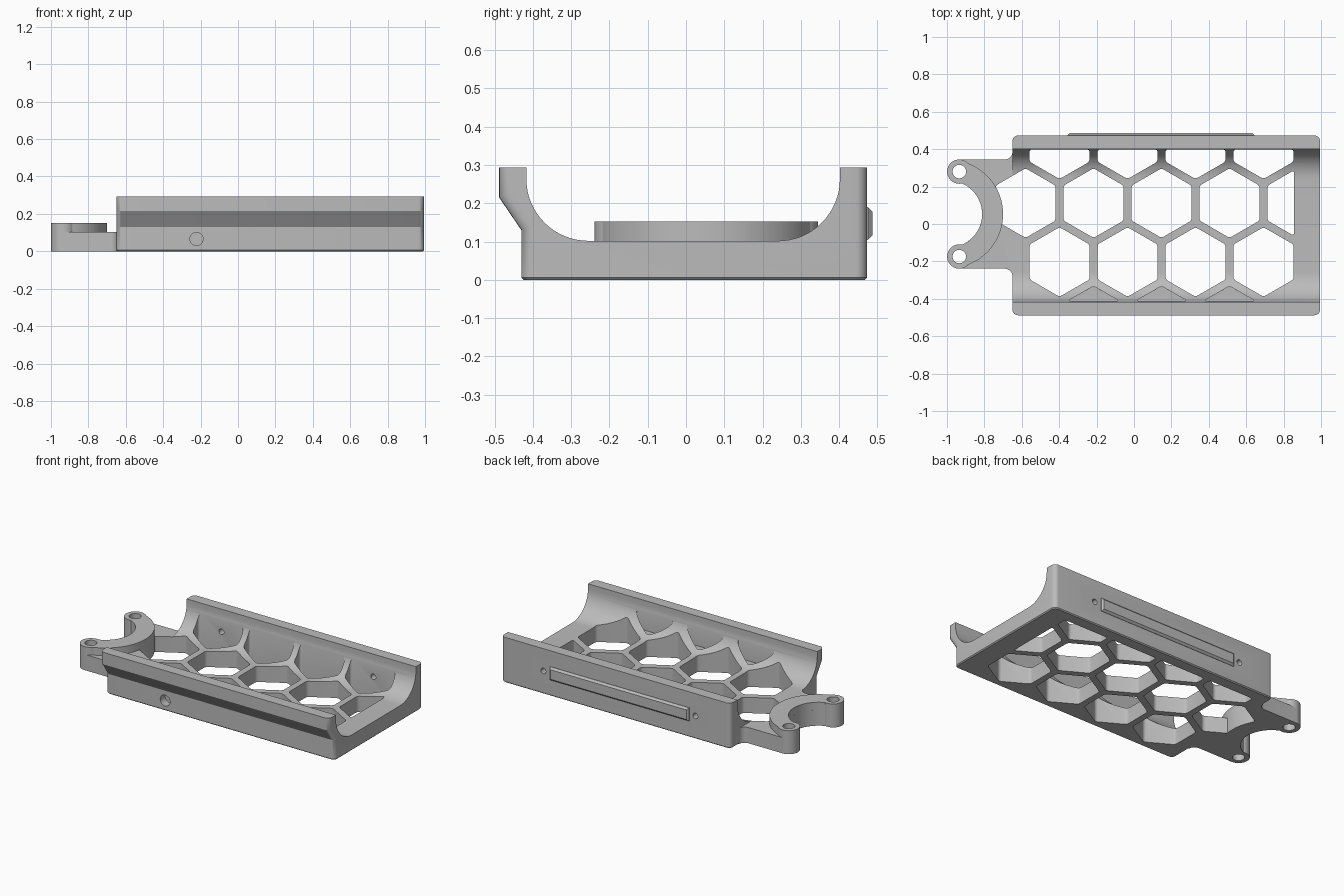
import bpy
import bmesh
from math import cos, sin, pi, radians
from mathutils import Vector

if "Cube" in bpy.data.objects:
    bpy.data.objects.remove(bpy.data.objects["Cube"])

grey = bpy.data.materials.new("plain grey")
grey.use_nodes = True
COLOUR = (0.5, 0.5, 0.5, 1)
grey.diffuse_color = COLOUR
grey.node_tree.nodes["Principled BSDF"].inputs["Base Color"].default_value = COLOUR


def make(name, bm):
    bmesh.ops.recalc_face_normals(bm, faces=bm.faces[:])
    mesh = bpy.data.meshes.new(name)
    bm.to_mesh(mesh)
    bm.free()
    mesh.materials.append(grey)
    ob = bpy.data.objects.new(name, mesh)
    bpy.context.collection.objects.link(ob)
    return ob


def extrude(bm, faces, offset):
    geo = bmesh.ops.extrude_face_region(bm, geom=faces)["geom"]
    moved = [v for v in geo if isinstance(v, bmesh.types.BMVert)]
    bmesh.ops.translate(bm, verts=moved, vec=offset)


def prism(bm, points, offset):
    face = bm.faces.new([bm.verts.new(p) for p in points])
    extrude(bm, [face], offset)


def arc(cx, cy, r, start, end, n):
    angles = [radians(start + (end - start) * i / n) for i in range(n + 1)]
    return [(cx + r * cos(a), cy + r * sin(a)) for a in angles]


def plan(name, outline, z0, z1):
    bm = bmesh.new()
    prism(bm, [(x, y, z0) for x, y in outline], (0, 0, z1 - z0))
    return make(name, bm)


def disc(x, y, r, n=40):
    return arc(x, y, r, 0, 360, n)[:-1]


def combine(target, tool, operation):
    mod = target.modifiers.new("join", 'BOOLEAN')
    mod.operation, mod.solver, mod.object = operation, 'EXACT', tool
    bpy.context.view_layer.objects.active = target
    bpy.ops.object.modifier_apply(modifier=mod.name)
    bpy.data.objects.remove(tool)


# Cradle: channel section run along x, with rounded outer corners
X0, X1, FLOOR, TOP = -0.65, 0.995, 0.102, 0.293
outer = [(0.473, 0), (0.473, TOP), (0.402, TOP)]
inner = arc(0.24, 0.264, 0.162, 0, -90, 16) + arc(-0.255, 0.264, 0.162, -90, -180, 16)
flare = [(-0.417, TOP), (-0.488, TOP), (-0.488, 0.215), (-0.43, 0.13), (-0.43, 0)]
bm = bmesh.new()
prism(bm, [(X0, y, z) for y, z in outer + inner + flare], (X1 - X0, 0, 0))


def is_corner(e):
    a, b = (v.co for v in e.verts)
    outside = all(c.y > 0.47 or c.y < -0.425 for c in (a, b))
    return outside and abs(a.x - b.x) < 0.001 and abs(a.z - b.z) > 0.03


bmesh.ops.bevel(bm, geom=[e for e in bm.edges if is_corner(e)], offset=0.03,
                segments=6, profile=0.5, affect='EDGES')
bottom = [e for e in bm.edges if all(v.co.z < 0.001 for v in e.verts)]
bmesh.ops.bevel(bm, geom=bottom, offset=0.006, segments=1, affect='EDGES')
cradle = make("cradle", bm)

# Tab that carries the clamp, blended into the cradle end
RX, RY, HALF = -0.99, 0.053, 0.292
upper = [(-0.933, HALF)] + arc(-0.69, HALF + 0.04, 0.04, -90, 0, 8) + [(-0.6, HALF + 0.04)]
lower = [(x, -y) for x, y in reversed(upper)]
combine(cradle, plan("tab", [(x, y + RY) for x, y in upper + lower], 0, FLOOR), 'UNION')
combine(cradle, plan("tab_recess", disc(RX, RY, 0.178, 72), -0.1, 0.4), 'DIFFERENCE')

# Honeycomb openings, clipped at the walls and rounded at the corners
PITCH, FIRST = 0.3635, -0.398
ROW = PITCH * cos(pi / 6)


def honeycomb(name, cells, z0):
    bm = bmesh.new()
    for cx, cy in cells:
        cell = bmesh.new()
        cell.faces.new([cell.verts.new((x, y, z0)) for x, y in arc(cx, cy, 0.186, 30, 330, 5)])
        for co, no in (((0.855, 0, 0), (1, 0, 0)), ((0, 0.398, 0), (0, 1, 0)),
                       ((0, -0.411, 0), (0, -1, 0))):
            bmesh.ops.bisect_plane(cell, geom=cell.verts[:] + cell.edges[:] + cell.faces[:],
                                   plane_co=co, plane_no=no, clear_outer=True)
        bmesh.ops.bevel(cell, geom=cell.verts[:], offset=0.014, segments=4,
                        profile=0.5, affect='VERTICES')
        points = [v.co.copy() for v in cell.faces[:][0].verts]
        cell.free()
        prism(bm, points, (0, 0, 0.5 - z0))
    return make(name, bm)


MID = -0.203
full = [(FIRST + PITCH * i, MID) for i in range(4)]
full += [(FIRST + PITCH * (i - 0.5), MID + ROW) for i in range(5)]
full += [(FIRST + PITCH * i, MID + 2 * ROW) for i in range(4)]
combine(cradle, honeycomb("openings", full, -0.1), 'DIFFERENCE')
pockets = [(FIRST + PITCH * (i + 0.5), MID - ROW) for i in range(3)]
combine(cradle, honeycomb("pockets", pockets, 0.104), 'DIFFERENCE')

# Half-ring clamp with a drilled boss at each end
RISE = 0.152
band = arc(RX, RY, 0.29, -76, 76, 40) + arc(RX, RY, 0.178, 76, -76, 40)
combine(cradle, plan("clamp_ring", band, 0, RISE), 'UNION')
for side in (-1, 1):
    centre = (-0.934, RY + side * 0.227)
    combine(cradle, plan("boss", disc(*centre, 0.065), 0, RISE), 'UNION')
    combine(cradle, plan("boss_hole", disc(*centre, 0.036), -0.1, 0.4), 'DIFFERENCE')

# Raised bar on the back wall, with chamfered rim
bm = bmesh.new()
bar = [(-0.355, 0.104), (0.645, 0.104), (0.645, 0.19), (-0.355, 0.19)]
prism(bm, [(x, 0.46, z) for x, z in bar], (0, 0.027, 0))
rim = [e for e in bm.edges if all(v.co.y > 0.48 for v in e.verts)]
bmesh.ops.bevel(bm, geom=rim, offset=0.012, segments=1, affect='EDGES')
combine(cradle, make("back_bar", bm), 'UNION')

# Screw holes through the back wall and a blind hole in the front
for x, z, r, y, depth in ((FIRST, 0.148, 0.018, 0.36, 0.2),
                          (FIRST + 3 * PITCH, 0.148, 0.018, 0.36, 0.2),
                          (-0.222, 0.066, 0.035, -0.5, 0.12)):
    bm = bmesh.new()
    prism(bm, [(a, y, b) for a, b in disc(x, z, r, 32)], (0, depth, 0))
    combine(cradle, make("drill", bm), 'DIFFERENCE')

# Smooth curved walls, crisp edges
bpy.ops.object.select_all(action='DESELECT')
cradle.select_set(True)
bpy.context.view_layer.objects.active = cradle
bpy.ops.object.shade_smooth_by_angle(angle=radians(30))
